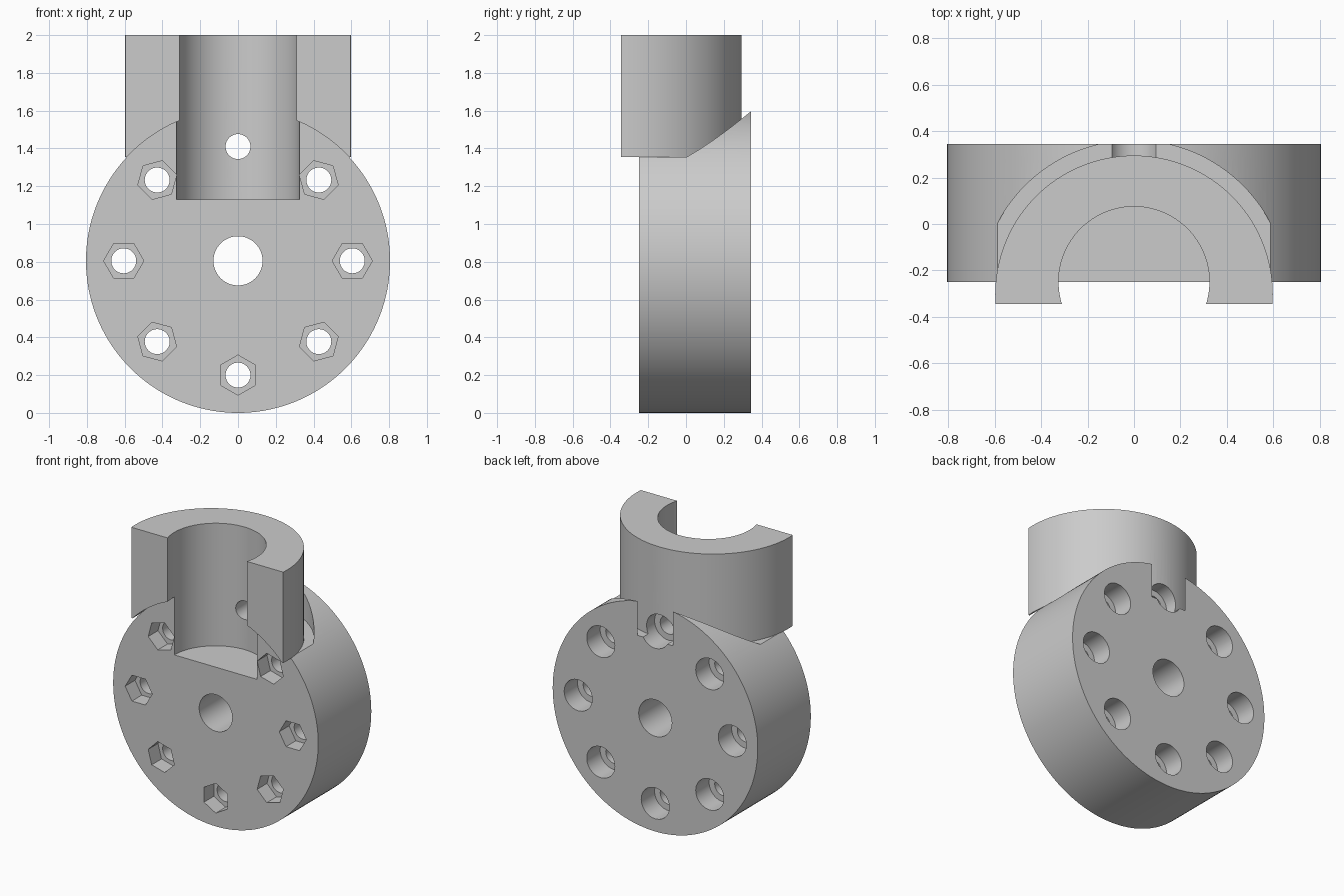
import bpy, bmesh, math
from mathutils import Vector

cube = bpy.data.objects.get("Cube")
if cube:
    bpy.data.objects.remove(cube, do_unlink=True)

R = 0.805                 # wheel radius and centre height
FRONT, BACK = -0.25, 0.345
COLLAR_Y, COLLAR_R, FLOOR = -0.303, 0.598, 1.355

steel = bpy.data.materials.new("plain_grey")
steel.use_nodes = True
grey = (0.6, 0.6, 0.6, 1)
steel.diffuse_color = grey
steel.node_tree.nodes["Principled BSDF"].inputs["Base Color"].default_value = grey


def prism(name, axis, a, b, radius, lo, hi, sides=128, phase=0.0):
    """Regular prism along y (centre x=a, z=b) or along z (centre x=a, y=b)."""
    bm = bmesh.new()
    verts = []
    for i in range(sides):
        t = phase + math.tau * i / sides
        u, v = a + radius * math.cos(t), b + radius * math.sin(t)
        verts.append(bm.verts.new((u, lo, v) if axis == "y" else (u, v, lo)))
    face = bm.faces.new(verts)
    step = Vector((0, hi - lo, 0)) if axis == "y" else Vector((0, 0, hi - lo))
    top = bmesh.ops.extrude_face_region(bm, geom=[face])["geom"]
    moved = [g for g in top if isinstance(g, bmesh.types.BMVert)]
    bmesh.ops.translate(bm, vec=step, verts=moved)
    bmesh.ops.recalc_face_normals(bm, faces=bm.faces[:])
    mesh = bpy.data.meshes.new(name)
    bm.to_mesh(mesh)
    bm.free()
    mesh.materials.append(steel)
    obj = bpy.data.objects.new(name, mesh)
    bpy.context.collection.objects.link(obj)
    return obj


def combine(target, other, operation="DIFFERENCE"):
    """Apply a boolean and discard the second object."""
    mod = target.modifiers.new("combine", "BOOLEAN")
    mod.operation, mod.solver, mod.object = operation, "EXACT", other
    bpy.context.view_layer.objects.active = target
    bpy.ops.object.modifier_apply(modifier=mod.name)
    bpy.data.objects.remove(other, do_unlink=True)


# Wheel with a clearance pocket around the collar
body = prism("clamp_body", "y", 0, R, R, FRONT, BACK, 160)
combine(body, prism("pocket", "z", 0, COLLAR_Y, 0.663, FLOOR, 3))

# Half-round collar, trimmed flat in front and along the wheel rim
collar = prism("collar", "z", 0, COLLAR_Y, COLLAR_R, FLOOR, 2)
combine(collar, prism("front_trim", "y", 0, R, 5, -2, -BACK, 4, math.pi / 4))
combine(collar, prism("rim_trim", "y", 0, R, R, -1, FRONT, 160))
combine(body, collar, "UNION")

# Vertical bore and central axle hole
combine(body, prism("bore", "z", 0, FRONT, 0.325, 1.13, 3))
combine(body, prism("axle_hole", "y", 0, R, 0.13, -1, 1, 64))

# Ring of bolt holes: hex pockets in front, round counterbores behind
for i in range(8):
    t = math.tau * i / 8
    x, z = 0.605 * math.cos(t), R + 0.605 * math.sin(t)
    combine(body, prism("bolt_hole", "y", x, z, 0.066, -0.5, 0.5, 48))
    combine(body, prism("head_bore", "y", x, z, 0.11, BACK - 0.15, 0.5, 48))
    if i != 2:
        combine(body, prism("nut_pocket", "y", x, z, 0.106, -0.3, FRONT + 0.11, 6, t))

# Smooth round walls, crisp edges
bpy.ops.object.select_all(action="DESELECT")
body.select_set(True)
bpy.context.view_layer.objects.active = body
bpy.ops.object.shade_smooth_by_angle(angle=math.radians(25))
